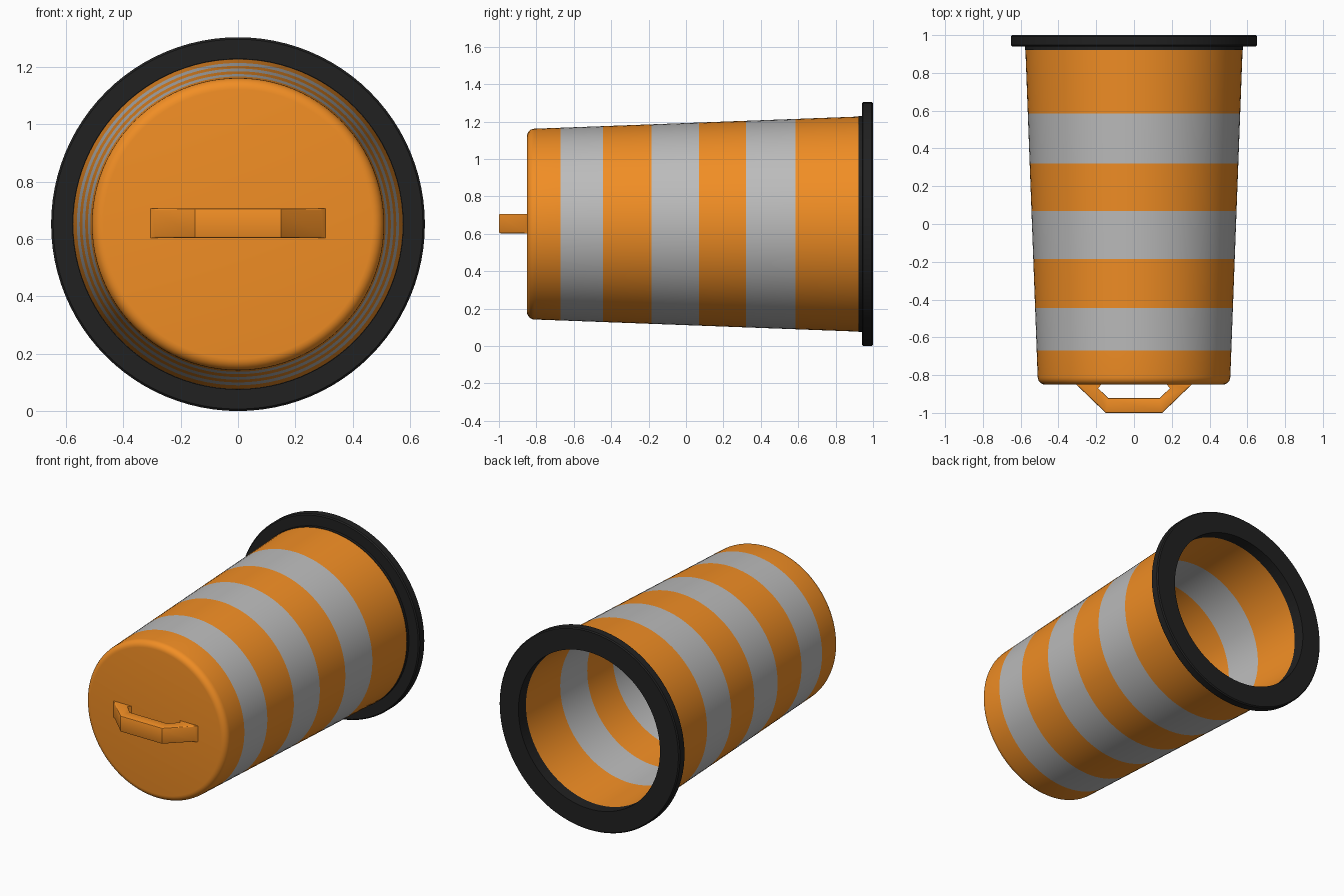
import bpy, bmesh, math
from mathutils import Vector

if "Cube" in bpy.data.objects:
    bpy.data.objects.remove(bpy.data.objects["Cube"])

CZ = 0.652                                   # height of the barrel axis
STRIPES = [(-0.67, -0.445), (-0.185, 0.07), (0.32, 0.585)]
EDGES = [e for pair in STRIPES for e in pair]


def material(name, r, g, b):
    m = bpy.data.materials.new(name)
    m.diffuse_color = (r, g, b, 1)
    m.use_nodes = True
    m.node_tree.nodes["Principled BSDF"].inputs["Base Color"].default_value = m.diffuse_color
    return m


orange = material("orange", 0.88, 0.27, 0.018)
silver = material("silver", 0.5, 0.5, 0.5)
rubber = material("rubber", 0.015, 0.015, 0.015)


def finish(bm, name, mats):
    bmesh.ops.recalc_face_normals(bm, faces=bm.faces)
    me = bpy.data.meshes.new(name)
    bm.to_mesh(me)
    bm.free()
    ob = bpy.data.objects.new(name, me)
    bpy.context.collection.objects.link(ob)
    for m in mats:
        me.materials.append(m)
    bpy.ops.object.select_all(action='DESELECT')
    ob.select_set(True)
    bpy.context.view_layer.objects.active = ob
    bpy.ops.object.shade_smooth_by_angle(angle=math.radians(35))
    return ob


def lathe(profile, closed=False):
    """Spin (radius, y) points around the horizontal axis."""
    bm = bmesh.new()
    vs = [bm.verts.new((r, y, CZ)) for r, y in profile]
    es = [bm.edges.new(p) for p in zip(vs, vs[1:])]
    if closed:
        es.append(bm.edges.new((vs[-1], vs[0])))
    bmesh.ops.spin(bm, geom=vs + es, cent=(0, 0, CZ), axis=(0, 1, 0),
                   angle=math.tau, steps=96, use_merge=False)
    bmesh.ops.remove_doubles(bm, verts=bm.verts, dist=1e-4)
    return bm


def radius(y):
    return 0.575 + (y - 0.925) * 0.0375


# Barrel: tapered outer wall, rounded end, thick wall and inner floor
wall = 0.062
fillet = [(0.47 + 0.04 * math.sin(a), -0.81 - 0.04 * math.cos(a))
          for a in (math.radians(15 * i) for i in range(7))]
outer = [(0, -0.85)] + fillet + [(radius(y), y) for y in EDGES + [0.925]]
inner = [(radius(y) - wall, y) for y in [0.925] + EDGES[::-1] + [-0.79]]
bm = lathe(outer + inner + [(0, -0.79)])
for f in bm.faces:
    y = f.calc_center_median().y
    f.material_index = int(any(a < y < b for a, b in STRIPES))
finish(bm, "barrel", [orange, silver])

# Rubber base ring with a short collar
ring = [(0.512, 0.922), (0.578, 0.922), (0.578, 0.94), (0.645, 0.94),
        (0.652, 0.947), (0.652, 0.993), (0.645, 1.0), (0.512, 1.0)]
finish(lathe(ring, closed=True), "base_ring", [rubber])

# Carry handle: mirrored bent strip with softened edges
half_out = [(0.31, -0.845), (0.15, -1.0)]
half_in = [(0.135, -0.922), (0.19, -0.872), (0.17, -0.845)]
right = half_out + half_in
bm = bmesh.new()


def prism(points):
    f = bm.faces.new([bm.verts.new((x, y, 0.603)) for x, y in points])
    return f


rows = [((0.31, -0.845), (0.17, -0.845)), ((0.29, -0.865), (0.19, -0.87)),
        ((0.15, -1.0), (0.135, -0.922))]
rows += [((-a[0], a[1]), (-b[0], b[1])) for a, b in rows[::-1]]
pairs = [[bm.verts.new((x, y, 0.603)) for x, y in row] for row in rows]
faces = [bm.faces.new((p[0], q[0], q[1], p[1])) for p, q in zip(pairs, pairs[1:])]
ext = bmesh.ops.extrude_face_region(bm, geom=faces)
bmesh.ops.translate(bm, vec=Vector((0, 0, 0.104)),
                    verts=[v for v in ext["geom"] if isinstance(v, bmesh.types.BMVert)])
bmesh.ops.recalc_face_normals(bm, faces=bm.faces)
sharp = [e for e in bm.edges if len(e.link_faces) == 2
         and e.calc_face_angle() > math.radians(60)
         and all(v.co.y < -0.85 for v in e.verts)]
bmesh.ops.bevel(bm, geom=sharp, offset=0.007, segments=2, profile=0.5,
                affect='EDGES')
finish(bm, "handle", [orange])
